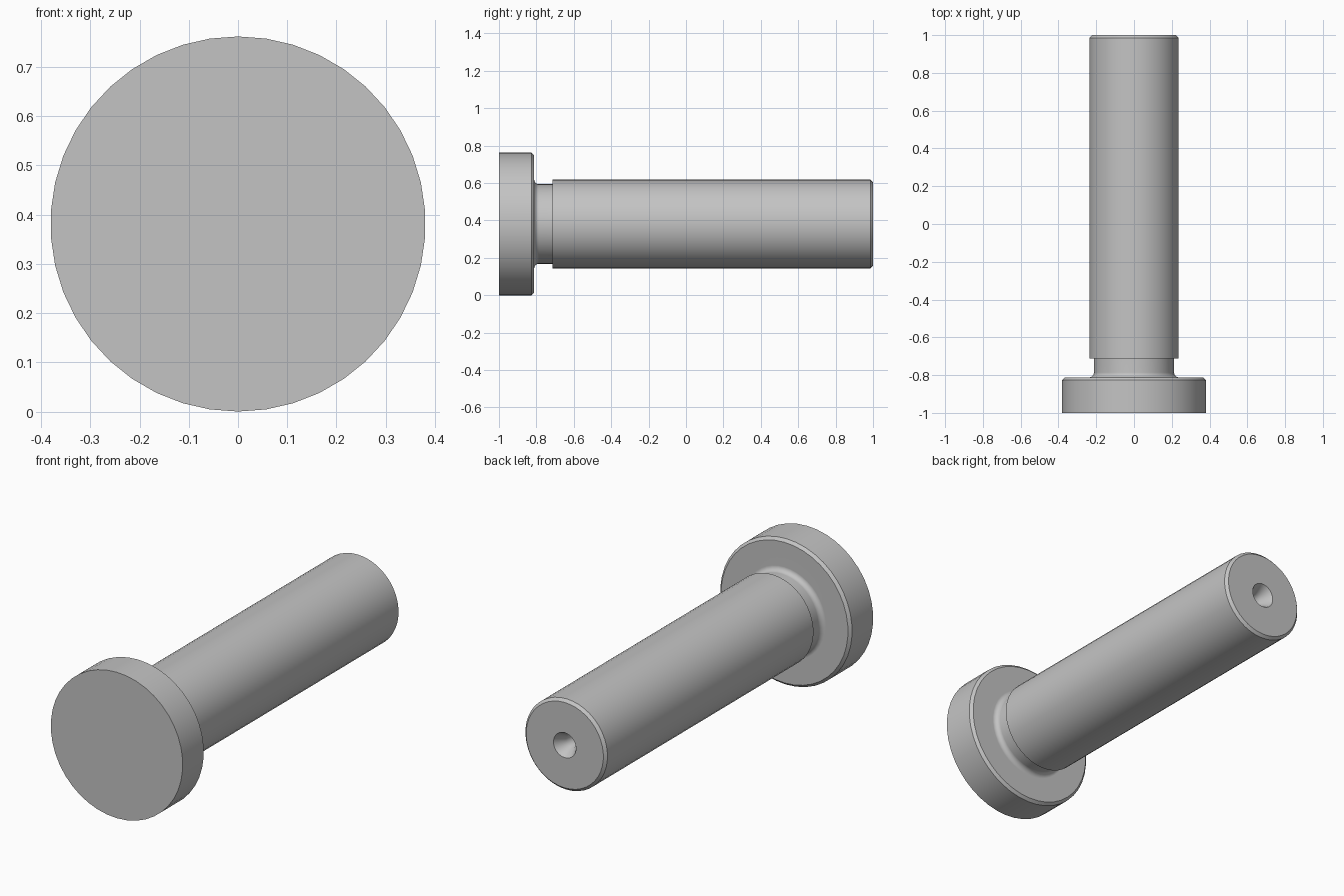
import bpy
import bmesh
from math import pi, sin, cos, radians
from mathutils import Vector

cube = bpy.data.objects.get("Cube")
if cube:
    bpy.data.objects.remove(cube, do_unlink=True)

SIDES = 42
HEAD_R, SHAFT_R, NECK_R = 0.381, 0.237, 0.213
HEAD_Y, STEP_Y = -0.812, -0.713
CHAMFER, FILLET = 0.014, 0.026

steel = bpy.data.materials.new("steel_grey")
steel.use_nodes = True
grey = (0.55, 0.55, 0.55, 1)
steel.diffuse_color = grey
steel.node_tree.nodes["Principled BSDF"].inputs["Base Color"].default_value = grey


def lathe(name, profile):
    """Turn a (radius, y) profile about the lengthwise axis."""
    bm = bmesh.new()
    verts = [bm.verts.new((0, y, r)) for r, y in profile]
    edges = [bm.edges.new(pair) for pair in zip(verts, verts[1:])]
    bmesh.ops.spin(bm, geom=verts + edges, cent=(0, 0, 0), axis=(0, 1, 0),
                   angle=2 * pi, steps=SIDES, use_duplicate=False)
    bmesh.ops.remove_doubles(bm, verts=bm.verts, dist=1e-4)
    bmesh.ops.recalc_face_normals(bm, faces=bm.faces)
    bmesh.ops.translate(bm, verts=bm.verts, vec=Vector((0, 0, HEAD_R)))
    mesh = bpy.data.meshes.new(name)
    bm.to_mesh(mesh)
    bm.free()
    mesh.materials.append(steel)
    obj = bpy.data.objects.new(name, mesh)
    bpy.context.collection.objects.link(obj)
    bpy.ops.object.select_all(action="DESELECT")
    obj.select_set(True)
    bpy.context.view_layer.objects.active = obj
    bpy.ops.object.shade_smooth_by_angle(angle=radians(30))
    # Keep the flat faces flat beside the fillet
    weighted = obj.modifiers.new("flat_faces", "WEIGHTED_NORMAL")
    weighted.keep_sharp = True
    return obj


# Head disc with a chamfered rear rim
profile = [(0, -1), (HEAD_R, -1), (HEAD_R, HEAD_Y - CHAMFER), (HEAD_R - CHAMFER, HEAD_Y)]

# Fillet from the head into the undercut neck
for i in range(7):
    a = i / 6 * pi / 2
    profile.append((NECK_R + FILLET * (1 - sin(a)), HEAD_Y + FILLET * (1 - cos(a))))

# Step up to the shaft, and its chamfered end
profile += [(NECK_R, STEP_Y), (SHAFT_R, STEP_Y),
            (SHAFT_R, 1 - CHAMFER), (SHAFT_R - CHAMFER, 1)]

# Centre-drilled hole: countersink, pilot bore and drill point
profile += [(0.065, 1), (0.032, 0.943), (0.032, 0.88), (0, 0.862)]

lathe("headed_pin", profile)
